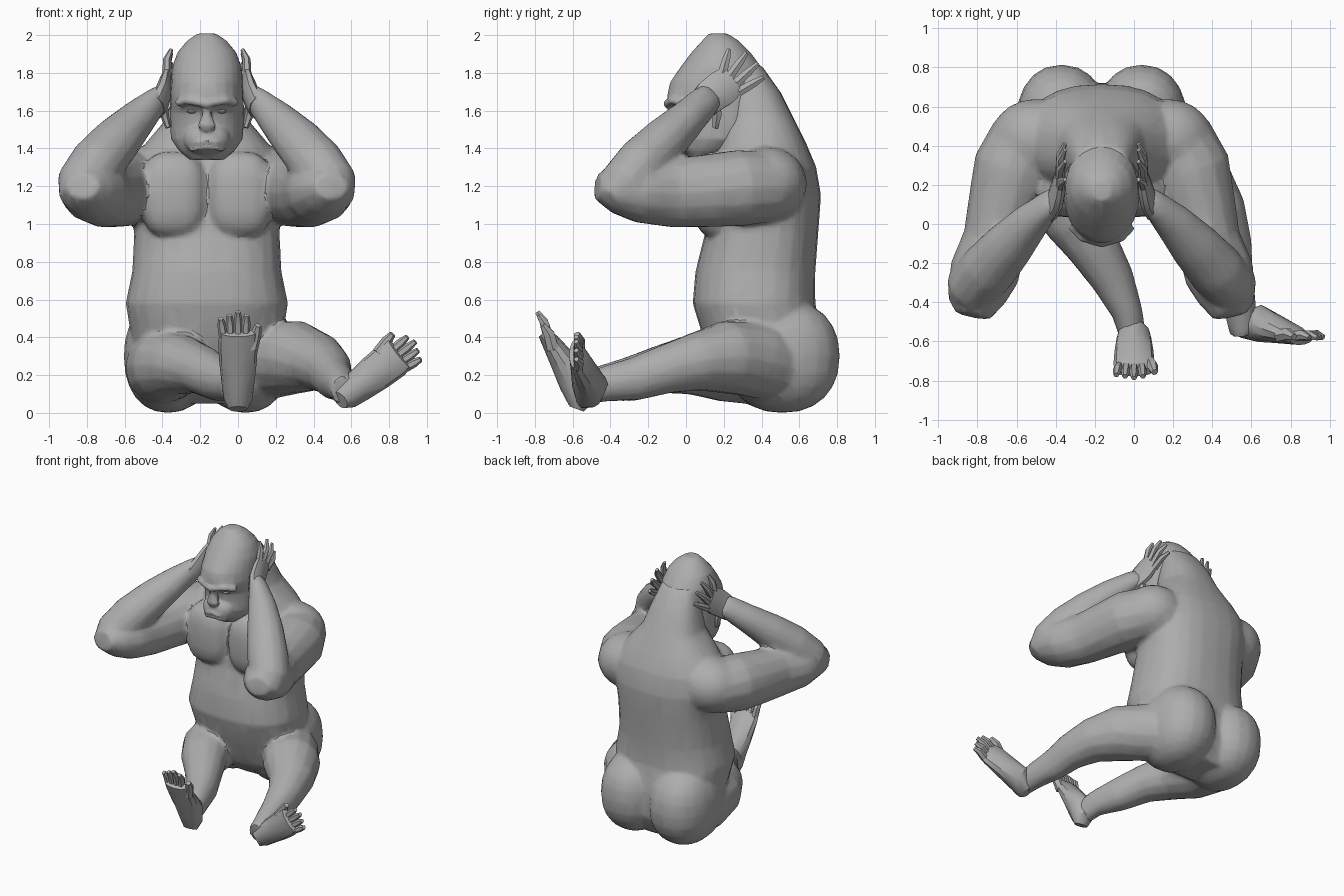
import bpy, bmesh, math
from mathutils import Vector

CX = -0.165  # the body's plane of symmetry

fur = bpy.data.materials.new("grey")
fur.diffuse_color = (0.42, 0.42, 0.42, 1)


def spow(v, p):
    return math.copysign(abs(v) ** p, v)


def skin(bm, rings):
    """Bridge closed rings of points and cap both ends."""
    loops = [[bm.verts.new(p) for p in r] for r in rings]
    n = len(loops[0])
    new = [bm.faces.new(loops[0]), bm.faces.new(loops[-1][::-1])]
    for a, b in zip(loops, loops[1:]):
        for i in range(n):
            j = (i + 1) % n
            new.append(bm.faces.new((a[i], b[i], b[j], a[j])))
    bmesh.ops.recalc_face_normals(bm, faces=new)


def stack(bm, rows, n=24, power=0.83):
    """Horizontal sections: z, front y, back y, half width."""
    rings = []
    for z, yf, yb, rx in rows:
        ring = []
        for i in range(n):
            a = 2 * math.pi * i / n
            ring.append((CX + rx * spow(math.cos(a), power),
                         (yf + yb) / 2 + (yb - yf) / 2 * spow(math.sin(a), power), z))
        rings.append(ring)
    skin(bm, rings)


def tube(bm, pts, side=(1, 0, 0), n=14):
    """Sections along a path: x, y, z, radius along side, other radius."""
    P = [Vector(p[:3]) for p in pts]
    rings = []
    for k, p in enumerate(pts):
        t = (P[min(k + 1, len(P) - 1)] - P[max(k - 1, 0)]).normalized()
        u = Vector(side)
        u = (u - t * u.dot(t)).normalized()
        v = t.cross(u)
        ring = []
        for i in range(n):
            a = 2 * math.pi * i / n
            ring.append(P[k] + u * (math.cos(a) * p[3]) + v * (math.sin(a) * p[4]))
        rings.append(ring)
    skin(bm, rings)


def ball(bm, c, r, p=1.0):
    """Ellipsoid; p below 1 makes it boxier."""
    vs = bmesh.ops.create_uvsphere(bm, u_segments=20, v_segments=12, radius=1)["verts"]
    for v in vs:
        v.co = Vector([c[i] + spow(v.co[i], p) * r[i] for i in range(3)])


def rel(s, pts):
    """Mirror points about the body's centre plane."""
    return [(CX + s * p[0],) + tuple(p[1:]) for p in pts]


def finish(name, bm, voxel=0, ratio=1.0, smooth=3, angle=30):
    me = bpy.data.meshes.new(name)
    bm.to_mesh(me)
    bm.free()
    ob = bpy.data.objects.new(name, me)
    bpy.context.collection.objects.link(ob)
    if voxel:  # fuse the overlapping masses into one faceted skin
        m = ob.modifiers.new("fuse", "REMESH")
        m.mode = "VOXEL"
        m.voxel_size = voxel
        m = ob.modifiers.new("soften", "SMOOTH")
        m.iterations = smooth
        m = ob.modifiers.new("facet", "DECIMATE")
        m.ratio = ratio
        dg = bpy.context.evaluated_depsgraph_get()
        ob_mesh = bpy.data.meshes.new_from_object(ob.evaluated_get(dg))
        ob.modifiers.clear()
        ob.data = ob_mesh
        ob.data.name = name
    ob.data.materials.clear()
    ob.data.materials.append(fur)
    bpy.ops.object.select_all(action="DESELECT")
    ob.select_set(True)
    bpy.context.view_layer.objects.active = ob
    bpy.ops.object.shade_smooth_by_angle(angle=math.radians(angle))
    return ob


# Body: torso, chest, buttocks, arms and legs
bm = bmesh.new()
stack(bm, [(0.05, 0.36, 0.64, 0.25), (0.20, 0.17, 0.72, 0.36), (0.40, 0.09, 0.72, 0.40),
           (0.58, 0.035, 0.685, 0.43), (0.75, 0.05, 0.685, 0.395), (0.95, 0.10, 0.70, 0.385),
           (1.15, 0.13, 0.715, 0.40), (1.30, 0.14, 0.69, 0.40), (1.42, 0.17, 0.64, 0.33),
           (1.55, 0.20, 0.575, 0.22), (1.70, 0.20, 0.50, 0.175), (1.84, 0.20, 0.40, 0.135)])
for s in (-1, 1):
    ball(bm, (CX + s * 0.176, 0.18, 1.155), (0.176, 0.145, 0.23), 0.72)    # pectoral
    ball(bm, (CX + s * 0.205, 0.51, 0.30), (0.235, 0.305, 0.30), 0.9)      # buttock
    ball(bm, (CX + s * 0.34, 0.43, 1.21), (0.23, 0.21, 0.20))              # shoulder
    # upper arm
    tube(bm, rel(s, [(0.30, 0.52, 1.19, 0.10, 0.12), (0.38, 0.42, 1.195, 0.20, 0.19),
                     (0.45, 0.28, 1.19, 0.21, 0.205), (0.50, 0.10, 1.175, 0.185, 0.195),
                     (0.545, -0.08, 1.165, 0.165, 0.185), (0.60, -0.25, 1.17, 0.18, 0.165),
                     (0.64, -0.37, 1.185, 0.15, 0.13), (0.66, -0.47, 1.20, 0.09, 0.07)]))
    # forearm
    tube(bm, rel(s, [(0.72, -0.41, 1.13, 0.07, 0.07), (0.665, -0.33, 1.20, 0.14, 0.14),
                     (0.58, -0.23, 1.325, 0.145, 0.14), (0.475, -0.11, 1.445, 0.13, 0.125),
                     (0.365, 0.01, 1.56, 0.10, 0.10), (0.27, 0.10, 1.65, 0.065, 0.085),
                     (0.235, 0.14, 1.685, 0.04, 0.07)]))
# bent leg on each side, posed differently
tube(bm, [(-0.40, 0.55, 0.22, 0.16, 0.17), (-0.40, 0.36, 0.24, 0.20, 0.20),
          (-0.37, 0.18, 0.25, 0.195, 0.19), (-0.30, 0.02, 0.255, 0.165, 0.16),
          (-0.20, -0.13, 0.23, 0.135, 0.13), (-0.105, -0.29, 0.18, 0.11, 0.12),
          (-0.035, -0.45, 0.155, 0.08, 0.095), (0.0, -0.60, 0.11, 0.065, 0.09)])
tube(bm, [(0.08, 0.55, 0.23, 0.16, 0.17), (0.18, 0.38, 0.28, 0.20, 0.205),
          (0.31, 0.21, 0.295, 0.20, 0.195), (0.42, 0.05, 0.27, 0.16, 0.155),
          (0.48, -0.11, 0.23, 0.125, 0.13), (0.51, -0.27, 0.18, 0.10, 0.115),
          (0.54, -0.42, 0.155, 0.085, 0.095), (0.56, -0.56, 0.12, 0.07, 0.08)])
finish("body", bm, voxel=0.016, ratio=0.14, smooth=3)

# Head: skull, muzzle, brow, nose and lips
bm = bmesh.new()
stack(bm, [(1.34, 0.02, 0.14, 0.09), (1.39, -0.02, 0.28, 0.15), (1.45, -0.03, 0.38, 0.19),
           (1.52, -0.03, 0.41, 0.195), (1.59, -0.04, 0.42, 0.195), (1.63, -0.08, 0.42, 0.195),
           (1.68, -0.10, 0.42, 0.195), (1.75, -0.085, 0.42, 0.19), (1.83, -0.03, 0.40, 0.185),
           (1.91, 0.03, 0.34, 0.155), (1.97, 0.085, 0.28, 0.105), (2.008, 0.12, 0.22, 0.05)],
      power=0.97)
ball(bm, (CX, 0.02, 1.45), (0.125, 0.10, 0.085), 0.9)
tube(bm, [(CX + x, y, z, 0.022, 0.022) for x, y, z in
          [(-0.155, -0.01, 1.64), (-0.10, -0.07, 1.655), (0, -0.10, 1.635),
           (0.10, -0.07, 1.655), (0.155, -0.01, 1.64)]], side=(0, 0, 1), n=10)
tube(bm, [(CX, -0.07, 1.64, 0.022, 0.03), (CX, -0.065, 1.58, 0.025, 0.03),
          (CX, -0.075, 1.52, 0.05, 0.03), (CX, -0.07, 1.495, 0.03, 0.02)], n=10)
for z, d in ((1.44, 0.0), (1.41, 0.008)):
    tube(bm, [(CX + x, y + d, z - abs(x) * 0.2, 0.013, 0.014) for x, y in
              [(-0.09, -0.035), (-0.05, -0.07), (0, -0.08), (0.05, -0.07), (0.09, -0.035)]],
         side=(0, 0, 1), n=8)
finish("head", bm, voxel=0.010, ratio=0.14, smooth=3, angle=25)

# Eyelids set under the brow
bm = bmesh.new()
for s in (-1, 1):
    ball(bm, (CX + s * 0.075, -0.015, 1.597), (0.03, 0.025, 0.012))
finish("eyelids", bm)

# Hands pressed to the sides of the head
for s, label in ((-1, "hand_a"), (1, "hand_b")):
    bm = bmesh.new()
    tube(bm, rel(s, [(0.27, 0.07, 1.615, 0.05, 0.08), (0.235, 0.13, 1.675, 0.045, 0.095),
                     (0.22, 0.19, 1.72, 0.038, 0.10), (0.21, 0.25, 1.765, 0.026, 0.088)]), n=10)
    fingers = [(0.19, 1.79, 0.228, 1.925), (0.23, 1.78, 0.32, 1.905),
               (0.265, 1.745, 0.38, 1.85), (0.28, 1.70, 0.41, 1.775)]
    for y0, z0, y1, z1 in fingers:
        ym, zm = y0 * 0.4 + y1 * 0.6, z0 * 0.4 + z1 * 0.6
        tube(bm, rel(s, [(0.212, y0, z0, 0.024, 0.028), (0.21, ym, zm, 0.022, 0.024),
                         (0.188, y1, z1, 0.010, 0.013)]), n=6)
    # thumb
    tube(bm, rel(s, [(0.235, 0.14, 1.65, 0.03, 0.04), (0.225, 0.165, 1.58, 0.024, 0.028),
                     (0.205, 0.155, 1.51, 0.014, 0.016)]), n=6)
    finish(label, bm)


def foot(name, heel, axis, across, length, width):
    """Sole lies in the axis/across plane; the big toe is on the +across side."""
    H, A, W = Vector(heel), Vector(axis).normalized(), Vector(across).normalized()
    back = A.cross(W)
    if back.y < 0:
        back = -back
    bm = bmesh.new()
    rows = [(0.0, 0.5, 0.04), (0.07, 0.75, 0.075), (0.25, 0.88, 0.095),
            (0.48, 1.0, 0.07), (0.70, 1.05, 0.048), (0.80, 0.95, 0.032)]
    tube(bm, [tuple(H + A * (length * t) + back * d) + (w * width, d)
              for t, w, d in rows], side=W, n=12)
    for i in range(5):
        k = (i - 2) / 2
        big = i == 4
        base = H + A * (length * (0.62 if big else 0.74)) + W * (k * width * 0.76) + back * 0.045
        reach = length * (0.25 if big else 0.27 - 0.07 * abs(k))
        tip = base + A * reach + W * (0.03 if big else k * 0.015)
        mid = base * 0.4 + tip * 0.6 + back * 0.012
        r = 0.03 if big else 0.024
        tube(bm, [tuple(base) + (r, r * 1.2), tuple(mid) + (r, r * 1.1),
                  tuple(tip) + (r * 0.6, r * 0.6)], side=W, n=6)
    finish(name, bm)


foot("foot_a", (0.0, -0.615, 0.005), (0.0, -0.20, 0.48), (1, 0, 0), 0.55, 0.10)
foot("foot_b", (0.54, -0.595, 0.065), (0.37, -0.03, 0.29), (-0.62, 0, 0.78), 0.50, 0.10)
